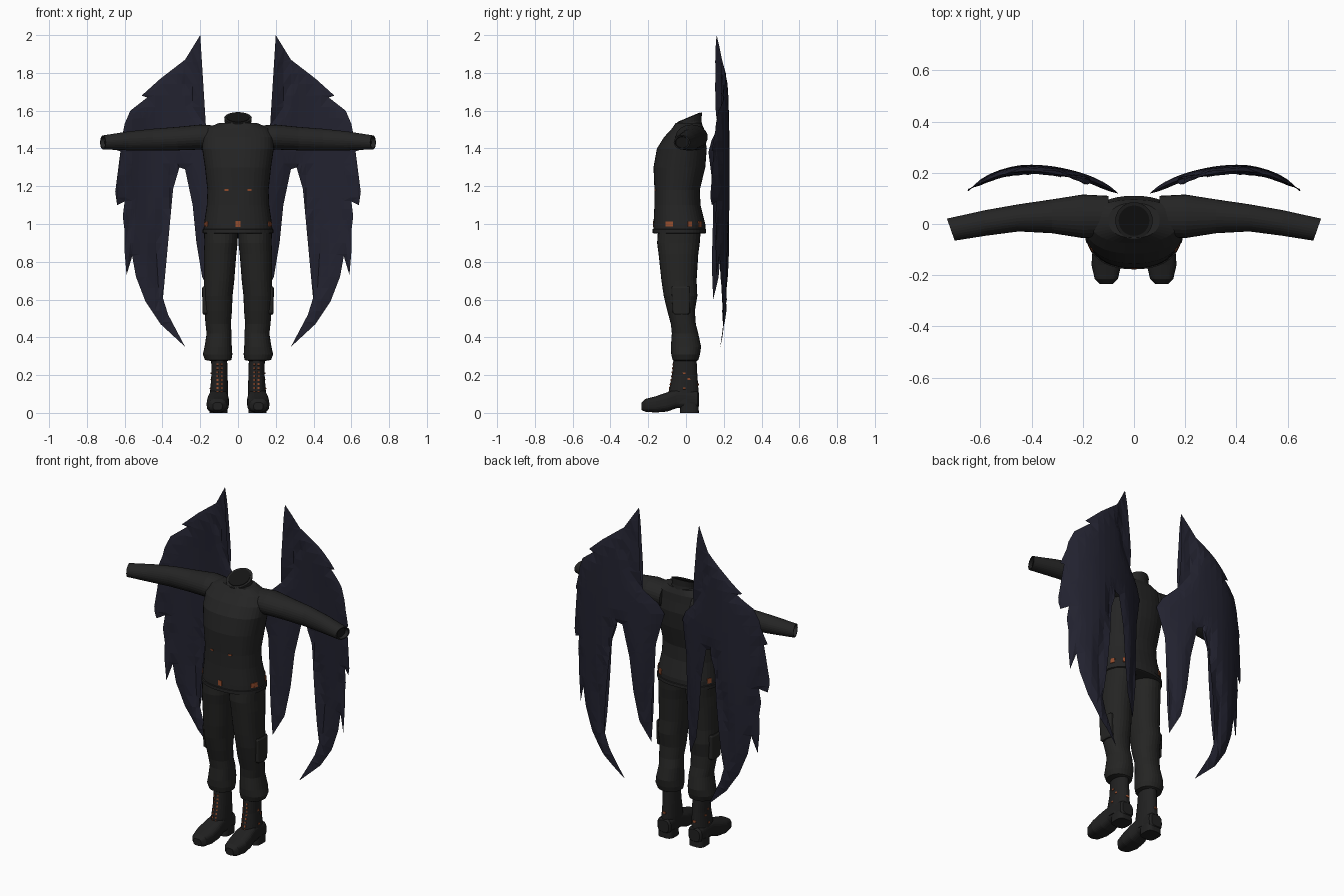
import bpy, bmesh, math
from mathutils import Vector, Matrix
from mathutils.bvhtree import BVHTree
from mathutils.geometry import intersect_point_line

cube = bpy.data.objects.get("Cube")
if cube:
    bpy.data.objects.remove(cube, do_unlink=True)

made = []
surfaces = {}


def material(name, colour):
    mat = bpy.data.materials.new(name)
    mat.use_nodes = True
    mat.diffuse_color = (*colour, 1)
    for node in mat.node_tree.nodes:
        if node.type == 'BSDF_PRINCIPLED':
            node.inputs["Base Color"].default_value = (*colour, 1)
            node.inputs["Roughness"].default_value = 0.9
    return mat


cloth = material("charcoal cloth", (0.018, 0.018, 0.018))
trouser = material("trouser cloth", (0.018, 0.018, 0.017))
leather = material("black leather", (0.015, 0.015, 0.015))
lining = material("dark lining", (0.007, 0.007, 0.007))
feather = material("midnight feather", (0.016, 0.016, 0.029))
copper = material("copper", (0.28, 0.07, 0.025))


def finish(name, bm, mat, mirror):
    """Turn a bmesh into an object, optionally mirrored across x."""
    bmesh.ops.recalc_face_normals(bm, faces=bm.faces)
    surfaces[name] = BVHTree.FromBMesh(bm)
    mesh = bpy.data.meshes.new(name)
    bm.to_mesh(mesh)
    bm.free()
    mesh.materials.append(mat)
    obj = bpy.data.objects.new(name, mesh)
    bpy.context.scene.collection.objects.link(obj)
    if mirror:
        obj.modifiers.new("Mirror", 'MIRROR')
    made.append(obj)
    return obj


def loft(name, rings, mat, axis='Z', power=1.0, mirror=True, n=28):
    """Skin rings of (position, centre u, centre v, radius u, radius v, shear)."""
    bm = bmesh.new()
    loops = []
    for t, u, v, ru, rv, *shear in rings:
        k = shear[0] if shear else 0
        loop = []
        for i in range(n):
            a = math.tau * i / n
            c, s = math.cos(a), math.sin(a)
            du = ru * math.copysign(abs(c) ** power, c)
            dv = rv * math.copysign(abs(s) ** power, s)
            if axis == 'Z':
                co = (u + du, v + dv, t + k * dv)
            elif axis == 'X':
                co = (t + k * du, u + du, v + dv)
            else:
                co = (u + du, t, v + dv)
            loop.append(bm.verts.new(co))
        loops.append(loop)
    for low, high in zip(loops, loops[1:]):
        for i in range(n):
            j = (i + 1) % n
            bm.faces.new((low[i], low[j], high[j], high[i]))
    bm.faces.new(loops[0])
    bm.faces.new(loops[-1])
    return finish(name, bm, mat, mirror)


# Jacket body, hem and collar
loft("jacket_body", [
    (.955, 0, -.035, .183, .138), (1.0, 0, -.035, .18, .137), (1.1, 0, -.045, .165, .122),
    (1.18, 0, -.047, .162, .12), (1.3, 0, -.035, .175, .137), (1.4, 0, -.022, .19, .132),
    (1.46, 0, -.008, .19, .108), (1.505, 0, .01, .17, .085), (1.535, 0, .014, .1, .068)],
    cloth, power=.88, mirror=False, n=40)
loft("jacket_hem", [(.95, 0, -.035, .18, .135), (.953, 0, -.035, .187, .142),
                    (.972, 0, -.035, .187, .142), (.975, 0, -.035, .18, .135)],
     cloth, power=.88, mirror=False, n=40)
loft("collar", [(1.5, 0, .012, .08, .075), (1.535, 0, .012, .07, .07, .25),
                (1.562, 0, .013, .073, .072, .42), (1.562, 0, .013, .062, .061, .42)],
     cloth, mirror=False)
loft("collar_opening", [(1.558, 0, .013, .06, .059, .42), (1.565, 0, .013, .06, .059, .42)],
     lining, mirror=False)

# Sleeves with recessed cuffs
loft("sleeves", [
    (.1, .03, 1.45, .08, .07), (.2, .03, 1.46, .085, .066), (.32, .03, 1.452, .066, .062),
    (.45, .024, 1.446, .053, .058), (.58, .004, 1.44, .05, .05),
    (.715, -.022, 1.432, .043, .037, .35), (.715, -.022, 1.432, .036, .031, .35),
    (.69, -.02, 1.432, .034, .029, .35)], cloth, axis='X')
loft("cuff_openings", [(.69, -.02, 1.432, .034, .029, .35),
                       (.694, -.02, 1.432, .034, .029, .35)], lining, axis='X')

# Baggy trousers gathered over the boots
loft("trouser_legs", [
    (.97, .09, -.035, .09, .113), (.9, .09, -.04, .088, .113), (.84, .095, -.04, .086, .105),
    (.7, .1, -.037, .08, .093), (.62, .106, -.029, .077, .089), (.54, .105, -.026, .073, .073),
    (.47, .105, -.014, .067, .066), (.42, .1, -.005, .066, .07), (.35, .105, 0, .072, .08),
    (.31, .108, -.002, .078, .076), (.28, .105, -.003, .07, .068), (.275, .1, -.003, .044, .06)],
    trouser, power=.92)
loft("cargo_pockets", [(.52, .17, -.025, .014, .035), (.53, .17, -.025, .018, .045),
                       (.66, .172, -.028, .018, .05), (.67, .172, -.028, .012, .045)],
     trouser, power=.5)

# Boots: shaft, foot and heel
loft("boot_shafts", [(.3, .1, -.005, .042, .06), (.2, .098, -.007, .043, .067),
                     (.12, .1, -.012, .047, .078), (.05, .104, -.012, .05, .08)], leather)
loft("boot_feet", [
    (-.235, .108, .035, .025, .02), (-.215, .108, .04, .045, .034), (-.16, .108, .045, .058, .043),
    (-.1, .105, .058, .057, .051), (-.05, .104, .075, .05, .05), (0, .103, .075, .048, .05),
    (.06, .103, .07, .045, .045), (.07, .103, .07, .035, .035)], leather, axis='Y', power=.65)
loft("boot_heels", [(0, .103, .018, .048, .05), (.05, .103, .018, .047, .048)],
     leather, power=.6)

# Wing outline in hundredths: spike, jagged outer edge, long feather, inner lobe, root
OUTLINE = [
    (20, 200), (28, 187), (41, 177), (51, 168), (48, 167), (57, 160), (60, 153), (61, 148),
    (64, 139), (61, 138), (63, 130), (65, 117), (62, 121), (64, 110), (60, 112), (61, 104),
    (60, 96), (58, 101), (60, 85), (59, 73), (56, 83), (54, 72), (49, 59), (41, 47), (28, 35),
    (37, 52), (42, 68), (43, 84), (40, 100), (36, 113), (35, 128), (31, 130), (28, 129),
    (24, 110), (22, 90), (19, 72), (13, 60), (15, 80), (12, 100), (10, 120), (6, 138),
    (9, 144), (17, 152), (22, 158), (24, 166), (23, 177), (22, 184), (27, 174)]


def build_wings():
    edge = [Vector((x / 100, 0, z / 100)) for x, z in OUTLINE]
    bm = bmesh.new()
    bm.faces.new([bm.verts.new(p) for p in edge])
    bmesh.ops.triangulate(bm, faces=bm.faces[:], ngon_method='EAR_CLIP')
    # Slice into strips so that the surface can bend
    cuts = [(Vector((i * .04, 0, 0)), Vector((1, 0, 0))) for i in range(2, 17)]
    cuts += [(Vector((0, 0, i * .06)), Vector((0, 0, 1))) for i in range(6, 34)]
    for point, normal in cuts:
        bmesh.ops.bisect_plane(bm, geom=bm.verts[:] + bm.edges[:] + bm.faces[:],
                               dist=1e-5, plane_co=point, plane_no=normal)
    bmesh.ops.triangulate(bm, faces=bm.faces[:])
    copy = bmesh.ops.duplicate(bm, geom=bm.verts[:] + bm.edges[:] + bm.faces[:])["geom"]
    back = {g for g in copy if isinstance(g, bmesh.types.BMVert)}
    segments = list(zip(edge, edge[1:] + edge[:1]))
    for v in bm.verts:
        # Thin at the rim, thicker inside
        gap = 1.0
        for a, b in segments:
            q, f = intersect_point_line(v.co, a, b)
            q = a.lerp(b, min(1, max(0, f)))
            gap = min(gap, (v.co - q).length)
        thick = .014 * math.sin(min(1, gap / .06) * math.pi / 2)
        bend = 1.4 if v.co.x > .4 else .85
        y = .218 - bend * (v.co.x - .4) ** 2 - .025 * ((v.co.z - 1.2) / .85) ** 2
        v.co.y = y + (thick if v in back else -thick)
    bmesh.ops.remove_doubles(bm, verts=bm.verts[:], dist=1e-4)
    finish("wings", bm, feather, True)


build_wings()

# Copper fittings: thin plates laid on the surface found along a ray
fittings = bmesh.new()


def plate(host, origin, direction, width, height):
    hit, normal, _, _ = surfaces[host].ray_cast(Vector(origin), Vector(direction))
    if hit is None:
        return
    if normal.dot(Vector(direction)) > 0:
        normal = -normal
    turn = normal.to_track_quat('Z', 'Y').to_matrix().to_4x4()
    size = Matrix.Diagonal((width, height, .006, 1))
    bmesh.ops.create_cube(fittings, size=1, matrix=Matrix.Translation(hit) @ turn @ size)


AHEAD, BEHIND, SIDE = (0, 1, 0), (0, -1, 0), (-1, 0, 0)
plate("jacket_body", (.06, -1, 1.18), AHEAD, .02, .008)
plate("jacket_body", (.006, -1, 1.0), AHEAD, .012, .03)
plate("jacket_body", (.165, -1, 1.0), AHEAD, .02, .025)
for y in (-.08, .02):
    plate("jacket_body", (1, y, 1.0), SIDE, .025, .028)
plate("jacket_body", (.12, 1, 1.0), BEHIND, .03, .03)
# Lacing rows on the boots
for i in range(8):
    for x in (.088, .108):
        plate("boot_shafts", (x, -1, .11 + i * .021), AHEAD, .009, .01)
for y, z in ((.015, .18), (-.01, .13), (-.01, .21)):
    plate("boot_shafts", (1, y, z), SIDE, .014, .01)
plate("boot_shafts", (.1, 1, .15), BEHIND, .02, .012)
finish("copper_fittings", fittings, copper, True)

# Smooth shading that keeps hard edges
for obj in bpy.context.view_layer.objects:
    obj.select_set(obj in made)
bpy.context.view_layer.objects.active = made[0]
bpy.ops.object.shade_smooth_by_angle(angle=math.radians(42))
